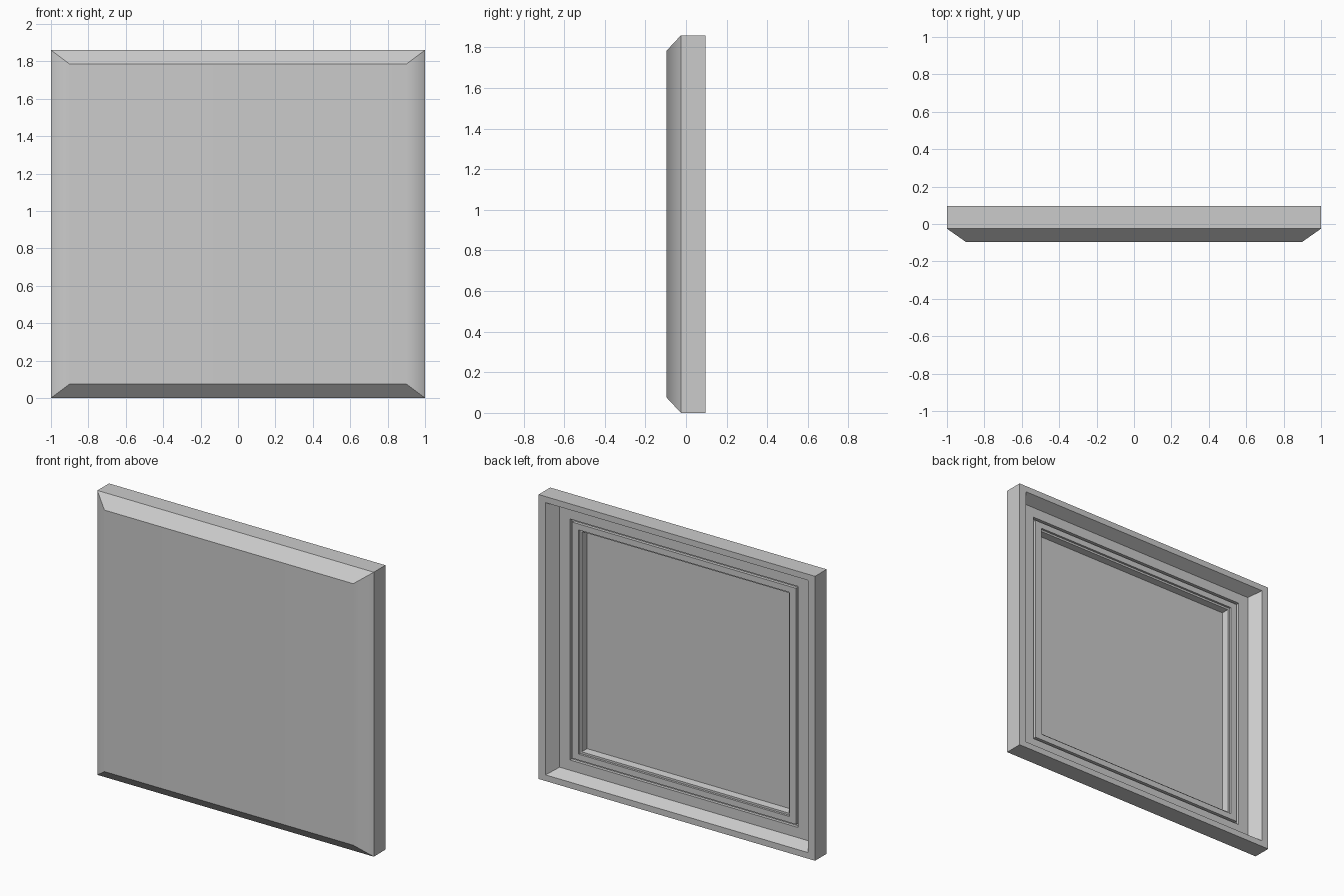
import bpy, bmesh, math

if "Cube" in bpy.data.objects:
    bpy.data.objects.remove(bpy.data.objects["Cube"])

HEIGHT = 1.86

# Profile of the panel from front face, around the edge, to the back recess:
# (half width, inset from top and bottom, y)
PROFILE = [
    (0.90, 0.075, -0.095),   # front face
    (1.00, 0.0, -0.025),     # front bevel
    (1.00, 0.0, 0.095),      # outer side
    (0.95, 0.04, 0.095),     # back rim
    (0.90, 0.075, 0.02),     # sloped wall down to the back ledge
    (0.826, 0.142, 0.02),    # thin groove
    (0.826, 0.142, 0.0),
    (0.81, 0.158, 0.0),
    (0.81, 0.158, 0.02),
    (0.763, 0.197, 0.02),    # small lip around the opening
    (0.763, 0.197, 0.006),
    (0.75, 0.21, 0.006),
    (0.742, 0.217, -0.037),  # recessed inner panel
]


def nested_rectangles(name, profile):
    bm = bmesh.new()
    rings = []
    for hx, inset, y in profile:
        z0, z1 = inset, HEIGHT - inset
        rings.append([bm.verts.new(c) for c in
                      ((-hx, y, z0), (hx, y, z0), (hx, y, z1), (-hx, y, z1))])
    for a, b in zip(rings, rings[1:]):
        for i in range(4):
            j = (i + 1) % 4
            bm.faces.new((a[i], a[j], b[j], b[i]))
    bm.faces.new(rings[0])
    bm.faces.new(rings[-1])
    bmesh.ops.recalc_face_normals(bm, faces=bm.faces)
    mesh = bpy.data.meshes.new(name)
    bm.to_mesh(mesh)
    bm.free()
    ob = bpy.data.objects.new(name, mesh)
    bpy.context.collection.objects.link(ob)
    return ob


# Panel: side bevels blend into the front, steeper edges stay sharp
panel = nested_rectangles("wall_panel", PROFILE)
bpy.context.view_layer.objects.active = panel
panel.select_set(True)
bpy.ops.object.shade_smooth_by_angle(angle=math.radians(38))
weighted = panel.modifiers.new("flat_front", 'WEIGHTED_NORMAL')
weighted.keep_sharp = True
